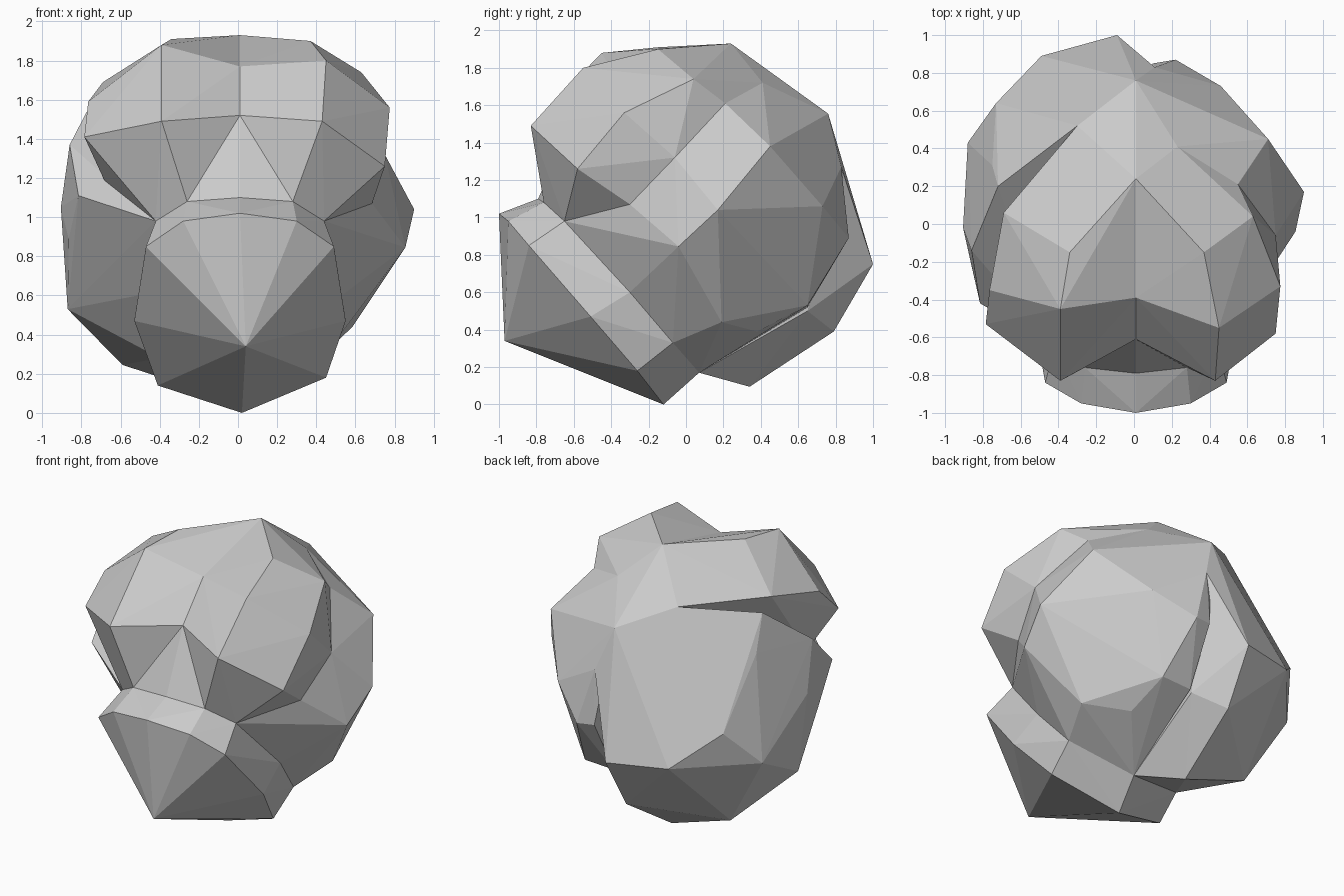
import bpy, bmesh

SHIFT = .01  # the whole form sits slightly right of centre


def faceted_lobe(name, points):
    """Wrap a flat-faced convex shell around a few corner points."""
    bm = bmesh.new()
    for x, y, z in points:
        bm.verts.new((x + SHIFT, y, z))
    res = bmesh.ops.convex_hull(bm, input=bm.verts)
    loose = {g for g in res["geom_interior"] + res["geom_unused"]
             if isinstance(g, bmesh.types.BMVert) and not g.link_faces}
    bmesh.ops.delete(bm, geom=list(loose), context='VERTS')
    bmesh.ops.recalc_face_normals(bm, faces=bm.faces)
    me = bpy.data.meshes.new(name)
    bm.to_mesh(me)
    bm.free()
    ob = bpy.data.objects.new(name, me)
    bpy.context.collection.objects.link(ob)
    return ob


def mirrored(points):
    return points + [(-x, y, z) for x, y, z in points if x > 0]


# Shared corners where the lobes meet
core = (0, 0, 1)
crown = (0, .24, 1.93)
nape = (0, .76, 1.555)
brow_mid = (0, -.61, 1.52)
brow_top = (0, -.39, 1.77)
back_mid = (.1, .83, 1.27)
keel = (.05, .07, .17)

# Muzzle: front rim, rear rim and a forward chin point
rim = [(0, -1, 1.02), (.29, -.95, .98), (.48, -.84, .85), (.54, -.51, .47)]
rear = [(0, -.79, 1.1), (.27, -.76, 1.08), (.43, -.65, .98), (.52, -.3, .6)]
heel_right = (.46, -.07, .33)
heel_left = (-.41, -.07, .28)
faceted_lobe("muzzle", mirrored(rim + rear) + [
    (.44, -.26, .18), (-.42, -.24, .14), (.01, -.12, 0),
    (.03, -.97, .34), heel_right, heel_left, keel])

# Nose bridge between the brows
faceted_lobe("nose_bridge", mirrored([brow_mid, rear[0], rear[1], (0, -.3, 1)]))

# Right half of the forehead
faceted_lobe("right_forehead", [
    core, crown, brow_mid, brow_top, rear[1], rear[2],
    (.42, -.83, 1.49), (.44, -.55, 1.8), (.36, -.15, 1.9),
    (.74, -.58, 1.26), (.765, -.33, 1.56), (.62, .04, 1.74),
    (.675, -.3, 1.07), (.74, -.06, 1.32), (.54, .21, 1.61), (.22, .41, 1.72)])

# Left half of the forehead
faceted_lobe("left_forehead", [
    core, crown, brow_mid, brow_top, nape,
    (-.27, -.76, 1.08), (-.43, -.65, .98),
    (-.4, -.83, 1.49), (-.4, -.45, 1.88), (-.35, -.15, 1.91),
    (-.795, -.53, 1.41), (-.775, -.35, 1.59), (-.7, .06, 1.69),
    (-.31, .52, 1.69), (-.68, -.35, 1.16)])

# Right rear lobe
faceted_lobe("right_rear_lobe", [
    core, crown, nape, back_mid, keel, rear[2], rear[3], heel_right,
    (.675, -.3, 1.07), (.74, -.06, 1.32), (.54, .21, 1.61),
    (.845, -.04, .845), (.89, .17, 1.04), (.7, .45, 1.38),
    (.575, .19, .44), (.33, .38, .39), (.3, .65, .53),
    (.45, .73, 1.06), (.21, .87, .89), (.22, .41, 1.72),
    (.09, .85, .9), (.08, .65, .52)])

# Left rear lobe, larger and lower
faceted_lobe("left_rear_lobe", [
    core, nape, back_mid, keel, (-.43, -.65, .98), (-.52, -.3, .6), heel_left,
    (-.1, 1, .75), (-.5, .89, .77), (-.74, .64, .98), (-.89, .43, .74),
    (-.915, -.02, 1.05), (-.76, .31, 1.41), (-.87, -.14, 1.37),
    (-.73, .2, 1.64), (-.31, .52, 1.69), (-.825, -.42, 1.11),
    (-.875, -.2, .89), (-.88, .03, .53), (-.6, .36, .245),
    (-.11, .79, .39), (-.14, .34, .095), (.07, .65, .5)])
